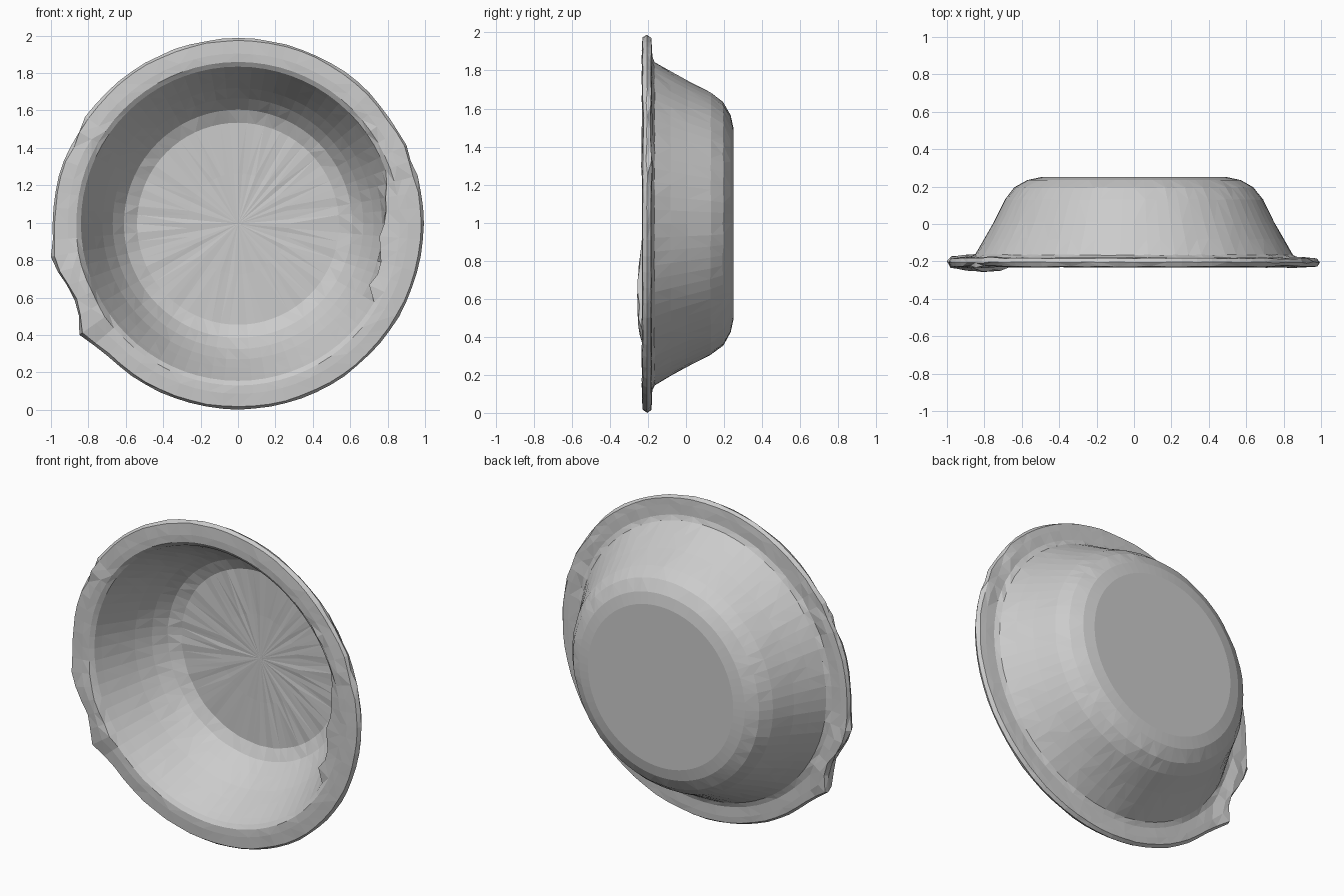
import bpy, bmesh, math, random

if "Cube" in bpy.data.objects:
    bpy.data.objects.remove(bpy.data.objects["Cube"])

random.seed(4)
SEG = 72
CZ = 0.995

# (radius, y, region) from outer base centre, over the rim, to inner floor centre
PROFILE = [
    (0.25, 0.25, "wall"), (0.50, 0.25, "wall"), (0.57, 0.235, "wall"),
    (0.64, 0.195, "wall"), (0.69, 0.13, "wall"), (0.75, 0.01, "wall"),
    (0.80, -0.08, "wall"), (0.85, -0.165, "wall"),
    (0.88, -0.178, "rim"), (0.94, -0.18, "rim"), (0.98, -0.183, "rim"),
    (0.993, -0.205, "rim"), (0.98, -0.228, "rim"), (0.91, -0.232, "front"),
    (0.865, -0.23, "front"), (0.84, -0.212, "lip"), (0.82, -0.17, "lip"),
    (0.77, -0.07, "wall"), (0.725, 0.02, "wall"), (0.67, 0.11, "wall"),
    (0.61, 0.18, "wall"), (0.54, 0.215, "wall"), (0.27, 0.218, "wall"),
]


def table(a, keys):
    """Piecewise-linear lookup by angle in degrees; zero outside the keys."""
    for (a0, v0), (a1, v1) in zip(keys, keys[1:]):
        if a0 <= a <= a1:
            return v0 + (v1 - v0) * (a - a0) / (a1 - a0)
    return 0.0


# Crumpled outer edge (lower left) and ragged inner lip (right)
EDGE = [(184, 0), (191, 0.025), (197, 0), (204, -0.03), (211, 0.0),
        (217, 0.065), (221, 0.0)]
SWELL = [(186, 0), (193, 0.012), (200, 0.02), (215, 0.02), (220, 0)]
LIP = [(-30, 0), (-26, -0.05), (-18, -0.06), (-10, -0.07), (-2, -0.075),
       (6, -0.05), (14, -0.02), (20, 0)]


def point(r, y, region, deg):
    signed = deg - 360 if deg > 180 else deg
    if region in ("rim", "front"):
        edge_weight = max(0, min(1, (r - 0.85) / 0.12))
        r += table(deg, EDGE) * edge_weight
        swell = table(deg, SWELL)
        y += -swell if y < -0.21 else swell * edge_weight
        worn = 1 if 135 < deg < 160 or 186 < deg < 220 or 10 < deg < 45 else 0.25
        r += random.uniform(-0.013, 0.006) * worn * edge_weight
        y += random.uniform(-0.006, 0.006) * worn
    elif region == "lip":
        drop = table(signed, LIP)
        r += drop * (1 if y < -0.2 else 0.35)
        if drop < -0.02:
            r += random.uniform(-0.02, 0.02)
    else:
        y += random.uniform(-0.003, 0.003) * (y < 0.22)
    a = math.radians(deg)
    return (r * math.cos(a), y, CZ + r * math.sin(a))


# Bowl: one closed turned shell with its opening facing the front
bm = bmesh.new()
rings = []
for r, y, region in PROFILE:
    rings.append([bm.verts.new(point(r, y, region, 360 * i / SEG))
                  for i in range(SEG)])
for ra, rb in zip(rings, rings[1:]):
    for i in range(SEG):
        j = (i + 1) % SEG
        bm.faces.new((ra[i], ra[j], rb[j], rb[i]))
for ring, y in ((rings[0], 0.25), (rings[-1], 0.218)):
    centre = bm.verts.new((0, y, CZ))
    for i in range(SEG):
        bm.faces.new((centre, ring[i], ring[(i + 1) % SEG]))
bmesh.ops.recalc_face_normals(bm, faces=bm.faces)
bmesh.ops.triangulate(bm, faces=bm.faces)

# Settle the lowest rim point on the ground
low = min(v.co.z for v in bm.verts)
for v in bm.verts:
    v.co.z -= low

mesh = bpy.data.meshes.new("worn_bowl")
bm.to_mesh(mesh)
bm.free()
bowl = bpy.data.objects.new("worn_bowl", mesh)
bpy.context.collection.objects.link(bowl)
